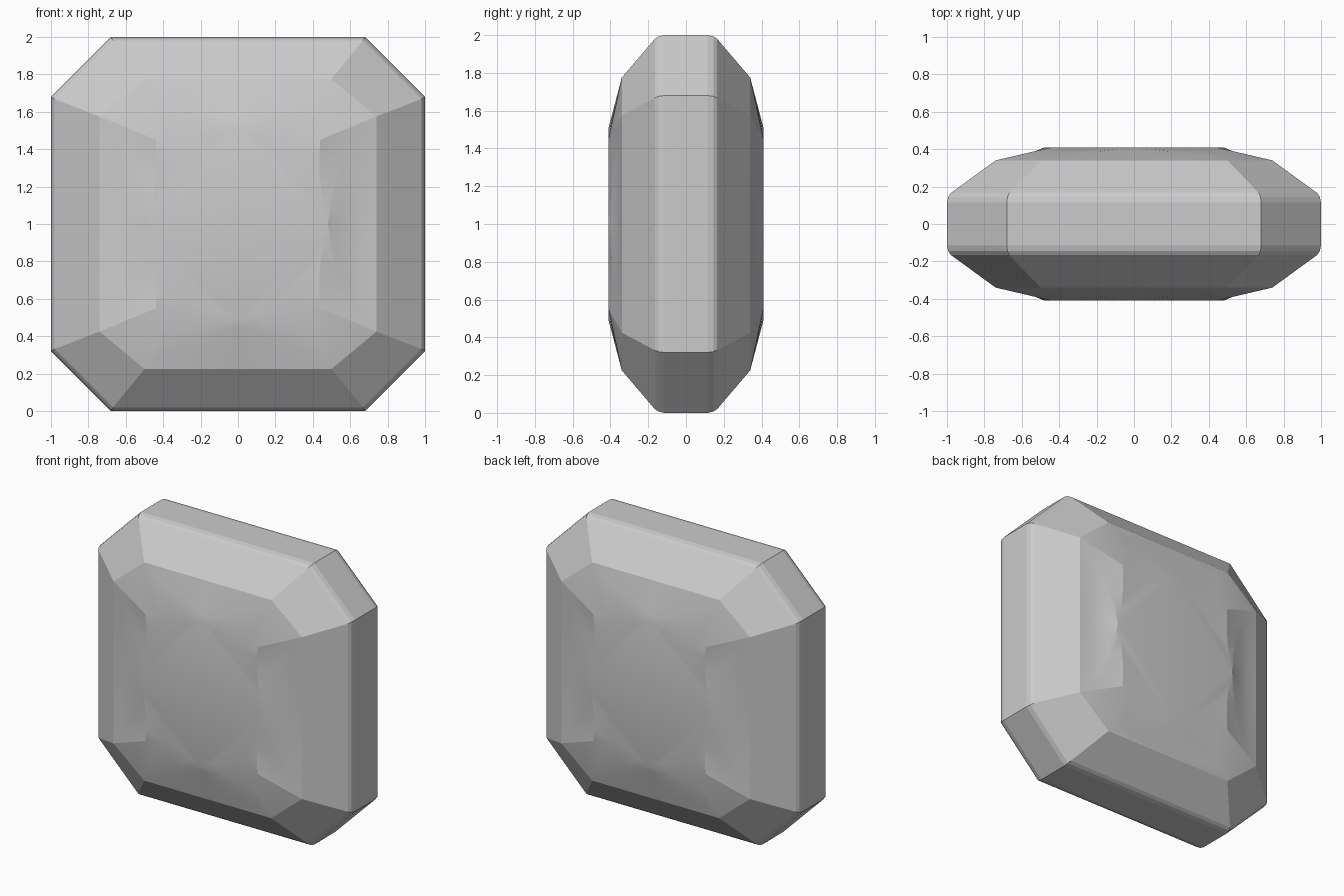
import bpy, bmesh

if "Cube" in bpy.data.objects:
    bpy.data.objects.remove(bpy.data.objects["Cube"])

bm = bmesh.new()


def v(x, z, y):
    return bm.verts.new((x, -y, z))


def ring(out, cut, y):
    # one quarter of a chamfered square at depth y
    return [v(0, out, y), v(cut, out, y), v(out, cut, y), v(out, 0, y)]


def strip(a, b):
    for i in range(len(a) - 1):
        bm.faces.new((a[i], a[i + 1], b[i + 1], b[i]))


def curve(p0, p1, p2, n=5):
    # quadratic arc from p0 to p2 pulled toward p1
    pts = []
    for i in range(n + 1):
        t = i / n
        pts.append(tuple((1 - t) ** 2 * a + 2 * t * (1 - t) * b + t * t * c
                         for a, b, c in zip(p0, p1, p2)))
    return pts


# girdle, its softened edge and the sloping crown (one eighth of the gem)
for_rings = [(1.0, 0.68, 0.0), (1.0, 0.68, 0.115), (0.993, 0.676, 0.145), (0.98, 0.668, 0.165)]
rings = [ring(*r) for r in for_rings]
inner = [v(0, 0.775, 0.34), v(0.5, 0.775, 0.34), v(0.74, 0.575, 0.34), v(0.74, 0, 0.34)]
rings.append(inner)
for a, b in zip(rings, rings[1:]):
    strip(a, b)

LOW, HIGH = 0.34, 0.41
corner = v(0.44, 0.45, HIGH)


def side(apex, table_mid, lens_mid, end, end_vert, edge_mid, power, axis):
    # lens facet along one edge, and the curved wing beside it
    top = v(*apex, HIGH)
    lens = [top]
    span = end[axis] - apex[axis]
    mirror_pts = [top]
    for x, z in curve(apex, lens_mid, end)[1:-1]:
        t = (end[axis] - (x, z)[axis]) / span
        y = LOW + (HIGH - LOW) * t ** power
        lens.append(v(x, z, y))
        mirror_pts.append(v(x, 0, y) if axis == 0 else v(0, z, y))
    lens.append(end_vert)
    mirror_pts.append(edge_mid)
    bm.faces.new((top, lens[1], mirror_pts[1]))
    for i in range(1, len(lens) - 1):
        bm.faces.new((lens[i], lens[i + 1], mirror_pts[i + 1], mirror_pts[i]))
    table = [top] + [v(x, z, HIGH) for x, z in
                     curve(apex, table_mid, (0.44, 0.45))[1:-1]] + [corner]
    bm.faces.new((top, table[1], lens[1]))
    strip(table[1:], lens[1:])
    return table


upper = side((0, 0.51), (0.22, 0.41), (0.28, 0.62), (0.5, 0.775), inner[1], inner[0], 1.0, 1)
flank = side((0.48, 0), (0.42, 0.22), (0.52, 0.34), (0.74, 0.575), inner[2], inner[3], 1.8, 0)

# corner facet and flat table
bm.faces.new((corner, inner[1], inner[2]))
table_face = bm.faces.new([v(0, 0, HIGH)] + upper + flank[-2::-1])

bmesh.ops.recalc_face_normals(bm, faces=bm.faces)
table_face.normal_update()
if table_face.normal.y > 0:
    bmesh.ops.reverse_faces(bm, faces=bm.faces)

mesh = bpy.data.meshes.new("cut_gem")
bm.to_mesh(mesh)
bm.free()
gem = bpy.data.objects.new("cut_gem", mesh)
bpy.context.collection.objects.link(gem)
gem.location = (0, 0, 1)

# mirror the eighth to all sides
mirror = gem.modifiers.new("mirror", 'MIRROR')
mirror.use_axis = (True, True, True)
mirror.merge_threshold = 0.0005

bpy.context.view_layer.objects.active = gem
gem.select_set(True)
bpy.ops.object.modifier_apply(modifier="mirror")
bpy.ops.object.shade_smooth_by_angle(angle=0.21)
